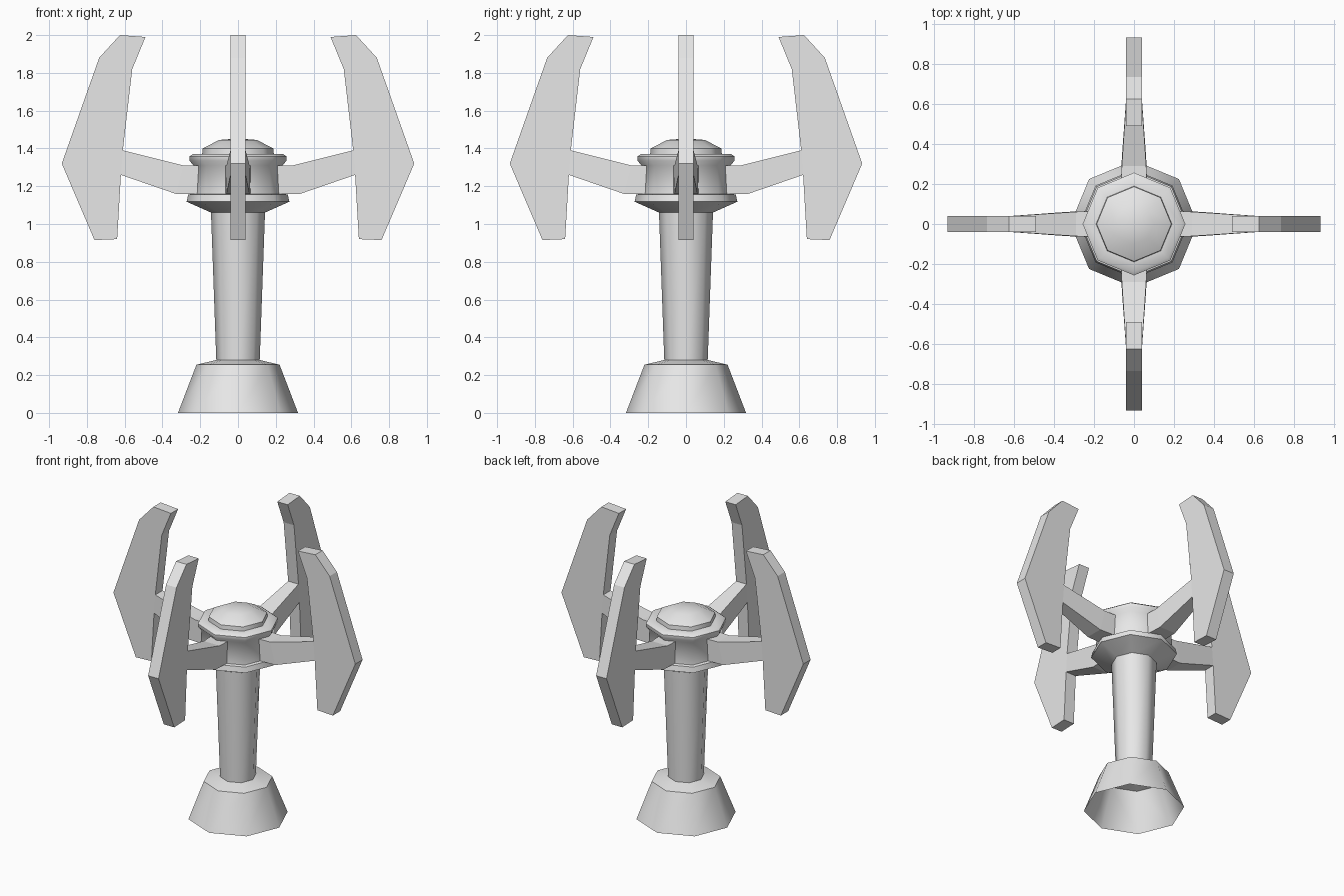
import bpy, bmesh, math
from mathutils import Matrix

cube = bpy.data.objects.get("Cube")
if cube:
    bpy.data.objects.remove(cube, do_unlink=True)

grey = bpy.data.materials.new("light_grey")
grey.diffuse_color = (0.8, 0.8, 0.8, 1)
grey.use_nodes = True
grey.node_tree.nodes["Principled BSDF"].inputs["Base Color"].default_value = (0.8, 0.8, 0.8, 1)


def finish(name, bm, fix_normals=True):
    if fix_normals:
        bmesh.ops.recalc_face_normals(bm, faces=bm.faces)
    mesh = bpy.data.meshes.new(name)
    bm.to_mesh(mesh)
    bm.free()
    mesh.materials.append(grey)
    obj = bpy.data.objects.new(name, mesh)
    bpy.context.collection.objects.link(obj)
    return obj


def lathe(name, profile, sides=8):
    """Turn a bottom-to-top (radius, z) profile about z; radius 0 closes it."""
    bm = bmesh.new()
    rings = []
    for r, z in profile:
        if r == 0:
            rings.append([bm.verts.new((0, 0, z))] * sides)
        else:
            rings.append([bm.verts.new((r * math.cos(2 * math.pi * i / sides),
                                        r * math.sin(2 * math.pi * i / sides), z))
                          for i in range(sides)])
    for a, b in zip(rings, rings[1:]):
        for i in range(sides):
            j = (i + 1) % sides
            corners = list(dict.fromkeys([a[i], a[j], b[j], b[i]]))
            bm.faces.new(corners)
    obj = finish(name, bm, fix_normals=False)
    bpy.ops.object.select_all(action='DESELECT')
    obj.select_set(True)
    bpy.context.view_layer.objects.active = obj
    bpy.ops.object.shade_smooth_by_angle(angle=math.radians(46))
    return obj


def wing(name, turn):
    """Upright flat blade, outlined in (distance from axis, z)."""
    outline = [(0.49, 1.99), (0.625, 2.0), (0.735, 1.88), (0.933, 1.32), (0.76, 0.915),
               (0.64, 0.92), (0.62, 1.26), (0.61, 1.39), (0.56, 1.82)]
    bm = bmesh.new()
    near = [bm.verts.new((x, -0.04, z)) for x, z in outline]
    far = [bm.verts.new((x, 0.04, z)) for x, z in outline]
    bm.faces.new(near)
    bm.faces.new(far[::-1])
    for i in range(len(outline)):
        j = (i + 1) % len(outline)
        bm.faces.new((near[i], far[i], far[j], near[j]))
    bm.transform(Matrix.Rotation(turn, 4, 'Z'))
    finish(name, bm)


def arm(name, turn):
    """Tapered strut lofted through (x low, z low, x high, z high, half width)."""
    sections = [(0.19, 1.16, 0.19, 1.31, 0.066),
                (0.33, 1.16, 0.29, 1.31, 0.061),
                (0.62, 1.26, 0.61, 1.39, 0.04)]
    bm = bmesh.new()
    rings = [[bm.verts.new(p) for p in ((xl, -w, zl), (xl, w, zl), (xh, w, zh), (xh, -w, zh))]
             for xl, zl, xh, zh, w in sections]
    for a, b in zip(rings, rings[1:]):
        for i in range(4):
            j = (i + 1) % 4
            bm.faces.new((a[i], a[j], b[j], b[i]))
    bm.faces.new(rings[0])
    bm.faces.new(rings[-1][::-1])
    bm.transform(Matrix.Rotation(turn, 4, 'Z'))
    finish(name, bm)


# Central stand: hollow foot, column, hub and dome
lathe("foot", [(0.318, 0), (0.22, 0.255), (0.115, 0.28)])
lathe("column", [(0.115, 0.28), (0.143, 1.06)])
lathe("hub", [(0.13, 1.055), (0.272, 1.118), (0.264, 1.155), (0.243, 1.16), (0.235, 1.31),
              (0.257, 1.335), (0.257, 1.358), (0.24, 1.37), (0.18, 1.372)])
lathe("dome", [(0.19, 1.368), (0.187, 1.4), (0.1, 1.445), (0, 1.453)])

# Four arms, each carrying a wing
for k, side in enumerate(("left", "back", "right", "front")):
    arm(side + "_arm", k * math.pi / 2)
    wing(side + "_wing", k * math.pi / 2)
